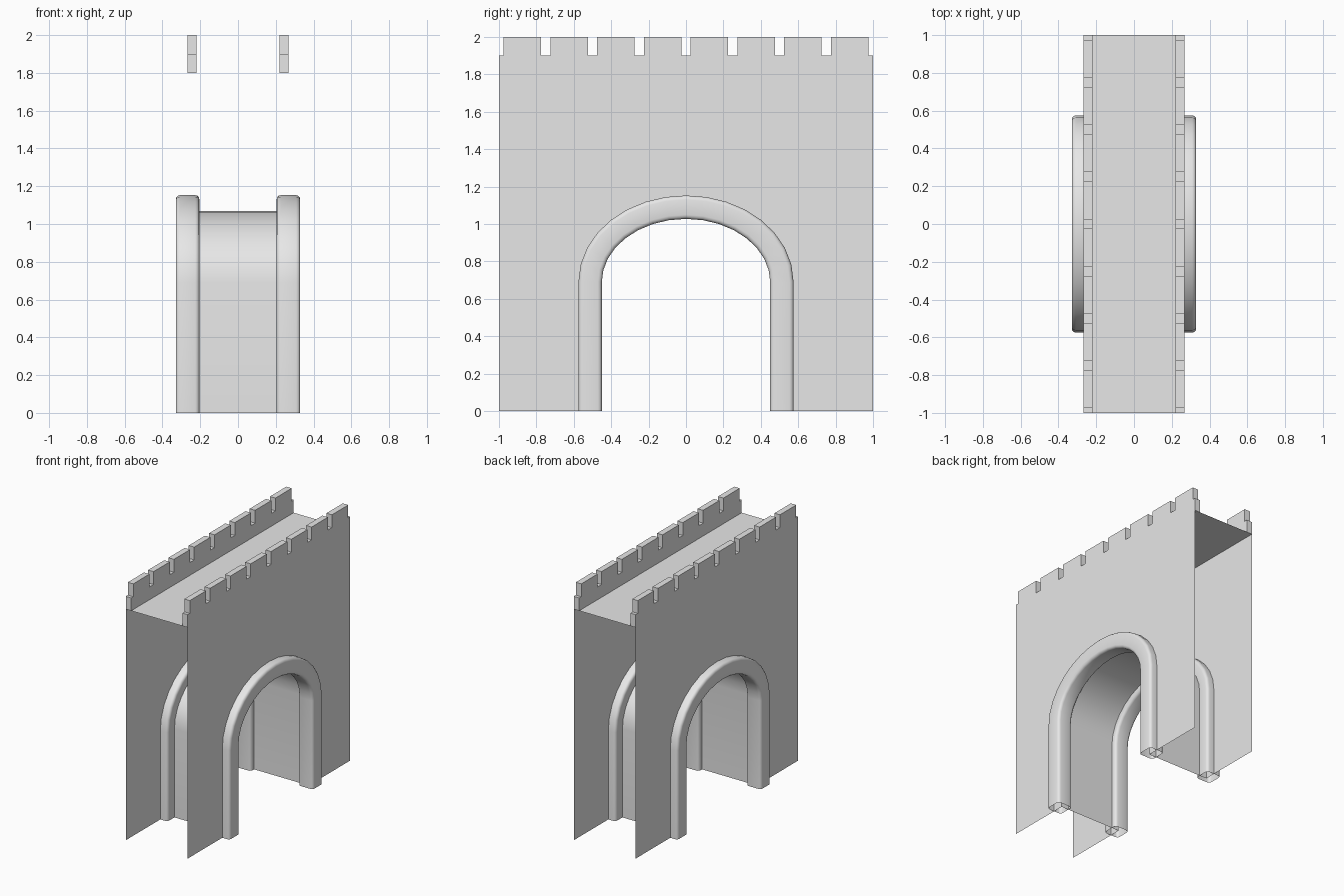
import bpy, bmesh, math

if "Cube" in bpy.data.objects:
    bpy.data.objects.remove(bpy.data.objects["Cube"])

WALL_X, INNER_X = 0.267, 0.22
DECK_Z, LEDGE_Z, TOP_Z = 1.8, 1.9, 2.0
SPRING_Z, STEPS = 0.69, 16

stone = bpy.data.materials.new("light grey stone")
stone.use_nodes = True
GREY = (0.8, 0.8, 0.8, 1)
stone.diffuse_color = GREY
stone.node_tree.nodes["Principled BSDF"].inputs["Base Color"].default_value = GREY


def finish(name, bm, smooth=False):
    mesh = bpy.data.meshes.new(name)
    bm.to_mesh(mesh)
    bm.free()
    obj = bpy.data.objects.new(name, mesh)
    bpy.context.collection.objects.link(obj)
    mesh.materials.append(stone)
    if smooth:
        bpy.ops.object.select_all(action='DESELECT')
        obj.select_set(True)
        bpy.context.view_layer.objects.active = obj
        bpy.ops.object.shade_smooth_by_angle(angle=math.radians(40))
    return obj


def arch(half_width, rise):
    """Points (y, z) up one leg, over an elliptical arch and down the other."""
    pts = [(-half_width, 0)]
    for i in range(STEPS + 1):
        a = math.pi * i / STEPS
        pts.append((-half_width * math.cos(a), SPRING_Z + rise * math.sin(a)))
    return pts + [(half_width, 0)]


def bridge(bm, loop_a, loop_b, closed=False):
    n = len(loop_a)
    for i in range(n if closed else n - 1):
        j = (i + 1) % n
        bm.faces.new((loop_a[i], loop_a[j], loop_b[j], loop_b[i]))


opening = arch(0.49, 0.38)

# Crenellated top line, from front to back
battlement = [(-1, DECK_Z), (-1, LEDGE_Z)]
for i in range(8):
    y = -0.975 + 0.25 * i
    battlement += [(y, LEDGE_Z), (y, TOP_Z), (y + 0.2, TOP_Z), (y + 0.2, LEDGE_Z)]
battlement += [(1, LEDGE_Z), (1, DECK_Z)]


# Side walls: a single outer sheet with a thick battlemented parapet on top
def side_wall(name, side):
    bm = bmesh.new()
    outer = [bm.verts.new((side * WALL_X, y, z)) for y, z in battlement]
    inner = [bm.verts.new((side * INNER_X, y, z)) for y, z in battlement]
    base = [(1, 0)] + opening[::-1] + [(-1, 0)]
    lower = [bm.verts.new((side * WALL_X, y, z)) for y, z in base]
    bm.faces.new((outer + lower)[::-side])
    bm.faces.new(inner[::side])
    bridge(bm, outer[::side], inner[::side])
    finish(name, bm)


# Moulded arch surround: rounded square section swept along the arch
def arch_trim(name, side):
    half, corner = 0.0625, 0.022
    section = []
    for q in range(4):
        mid = math.pi / 4 + q * math.pi / 2
        cx = math.copysign(half - corner, math.cos(mid))
        cy = math.copysign(half - corner, math.sin(mid))
        for k in range(4):
            a = (q + k / 3) * math.pi / 2
            section.append((cx + corner * math.cos(a), cy + corner * math.sin(a)))
    path = arch(0.5125, 0.40)
    bm = bmesh.new()
    rings = []
    for i, (y, z) in enumerate(path):
        if 1 < i < len(path) - 2:
            ny, nz = y / 0.5125 ** 2, (z - SPRING_Z) / 0.40 ** 2
        else:
            ny, nz = y, 0
        length = math.hypot(ny, nz)
        ny, nz = ny / length, nz / length
        rings.append([bm.verts.new((side * 0.267 + u, y + ny * v, z + nz * v))
                      for u, v in section])
    for a, b in zip(rings, rings[1:]):
        bridge(bm, a, b, closed=True)
    bmesh.ops.recalc_face_normals(bm, faces=bm.faces)
    finish(name, bm, smooth=True)


for label, side in (("left", 1), ("right", -1)):
    side_wall(label + "_wall", side)
    arch_trim(label + "_arch_trim", side)

# Walkway deck between the parapets
bm = bmesh.new()
bm.faces.new([bm.verts.new((x * WALL_X, y, DECK_Z))
              for x, y in ((-1, -1), (1, -1), (1, 1), (-1, 1))])
finish("walkway_deck", bm)

# Tunnel lining through the gate
bm = bmesh.new()
ends = [[bm.verts.new((x, y, z)) for y, z in opening] for x in (WALL_X, -WALL_X)]
bridge(bm, *ends)
finish("tunnel_lining", bm, smooth=True)
